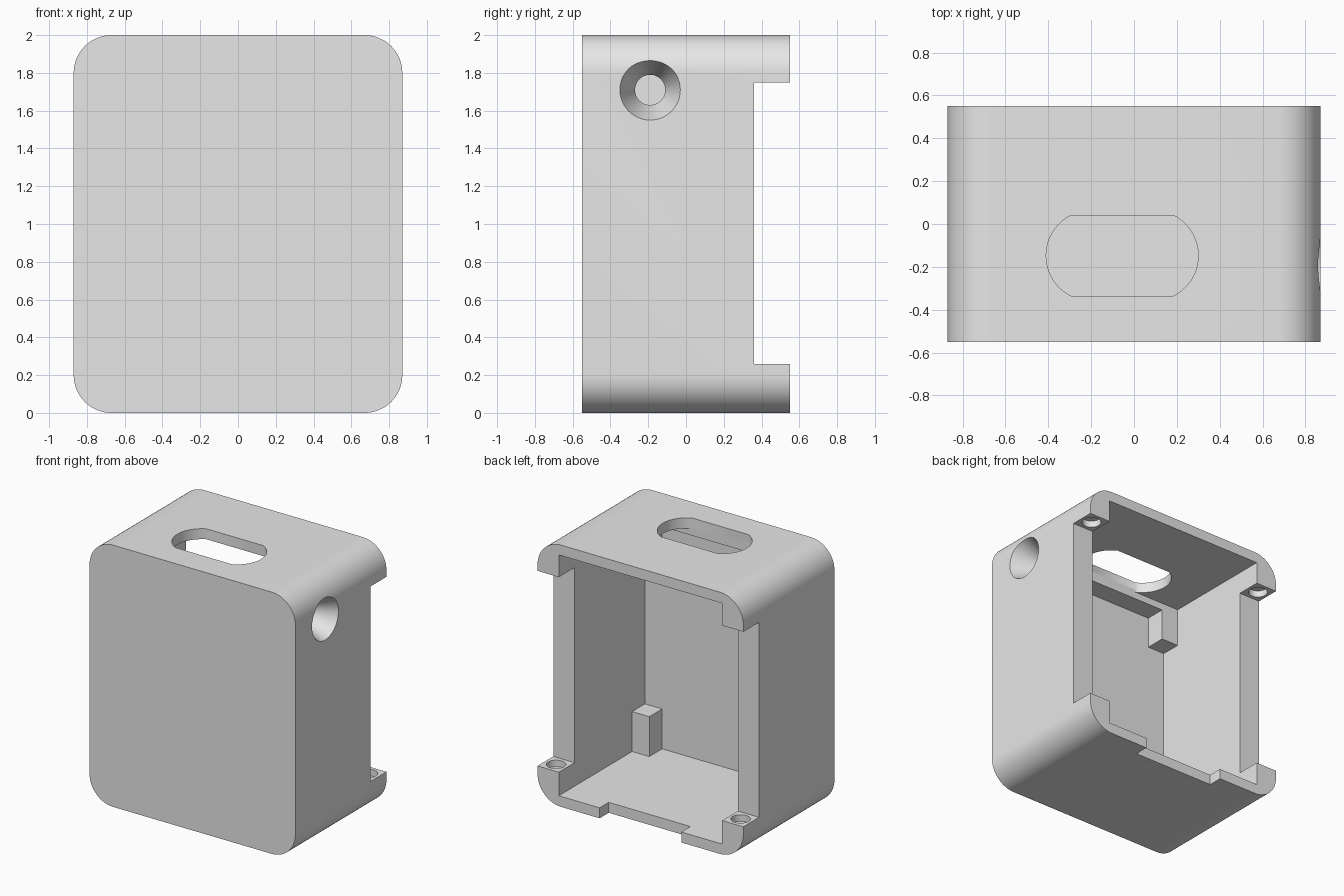
import bpy
import bmesh
from math import pi, cos, sin
from mathutils import Matrix, Vector

cube = bpy.data.objects.get("Cube")
if cube:
    bpy.data.objects.remove(cube, do_unlink=True)

grey = bpy.data.materials.new("light_grey_plastic")
grey.use_nodes = True
grey.diffuse_color = (0.8, 0.8, 0.8, 1)
grey.node_tree.nodes["Principled BSDF"].inputs["Base Color"].default_value = (0.8, 0.8, 0.8, 1)

# Main dimensions
W, D, H = 0.87, 0.55, 2.0        # half width, half depth, height
IN_X, IN_Y = 0.69, -0.49         # inside of side walls and front wall
FLOOR, CEIL = 0.08, 1.92
TAB_Y, TAB_LOW, TAB_HIGH = 0.36, 0.26, 1.75
SLOT_Y0, SLOT_Y1 = -0.335, 0.04


def finish(name, bm):
    bmesh.ops.recalc_face_normals(bm, faces=bm.faces)
    mesh = bpy.data.meshes.new(name)
    bm.to_mesh(mesh)
    bm.free()
    mesh.materials.append(grey)
    obj = bpy.data.objects.new(name, mesh)
    bpy.context.collection.objects.link(obj)
    return obj


def box(name, x0, x1, y0, y1, z0, z1):
    bm = bmesh.new()
    bmesh.ops.create_cube(bm, size=1)
    for v in bm.verts:
        v.co = Vector((x1 if v.co.x > 0 else x0,
                       y1 if v.co.y > 0 else y0,
                       z1 if v.co.z > 0 else z0))
    return finish(name, bm)


def prism(name, points, direction):
    bm = bmesh.new()
    face = bm.faces.new([bm.verts.new(p) for p in points])
    ext = bmesh.ops.extrude_face_region(bm, geom=[face])
    moved = [g for g in ext["geom"] if isinstance(g, bmesh.types.BMVert)]
    bmesh.ops.translate(bm, verts=moved, vec=direction)
    return finish(name, bm)


def cone(name, r_low, r_high, depth, centre, turn=None):
    bm = bmesh.new()
    bmesh.ops.create_cone(bm, cap_ends=True, segments=48, radius1=r_low,
                          radius2=r_high, depth=depth)
    matrix = Matrix.Translation(centre) @ (turn or Matrix.Identity(4))
    bmesh.ops.transform(bm, matrix=matrix, verts=bm.verts)
    return finish(name, bm)


def cut(target, cutter, operation="DIFFERENCE"):
    cutter.hide_render = True
    mod = target.modifiers.new("cut", "BOOLEAN")
    mod.operation = operation
    mod.solver = "EXACT"
    mod.object = cutter
    bpy.context.view_layer.objects.active = target
    bpy.ops.object.modifier_apply(modifier=mod.name)
    bpy.data.objects.remove(cutter, do_unlink=True)


# Rounded housing, extruded front to back
R, N = 0.2, 16
outline = []
for k, (sx, sz) in enumerate([(1, 1), (-1, 1), (-1, -1), (1, -1)]):
    for i in range(N + 1):
        a = pi / 2 * (k + i / N)
        outline.append((sx * (W - R) + R * cos(a), -D,
                        H / 2 + sz * (H / 2 - R) + R * sin(a)))
housing = prism("housing", outline, (0, 2 * D, 0))

# Hollow, opened at the back
cut(housing, box("cavity", -IN_X, IN_X, IN_Y, 1, FLOOR, CEIL))

# Side walls stepped back between the end tabs
cut(housing, box("side_step", -1, 1, TAB_Y, 1, TAB_LOW, TAB_HIGH))

# Notch in the back edge of the floor
cut(housing, box("floor_notch", -0.345, 0.345, 0.44, 1, -1, FLOOR + 0.1))

# Slot in the top: round ends clipped by flat sides
mid_y, half_y, r = (SLOT_Y0 + SLOT_Y1) / 2, (SLOT_Y1 - SLOT_Y0) / 2, 0.21
reach = math_angle = Vector(((r * r - half_y * half_y) ** 0.5, half_y)).angle_signed(Vector((1, 0)))
reach = abs(reach)
slot = []
for centre_x, start in ((0.09, 0), (-0.20, pi)):
    for i in range(25):
        a = start - reach + 2 * reach * i / 24
        slot.append((centre_x + r * cos(a), mid_y + r * sin(a), CEIL - 0.03))
cut(housing, prism("top_slot", slot, (0, 0, 0.3)))

# Tapered hole through the side wall
wall = W - IN_X
slope = 0.08 / wall
over = 0.02
cut(housing, cone("side_hole", 0.08 - slope * over, 0.16 + slope * over,
                  wall + 2 * over, ((W + IN_X) / 2, -0.19, 1.71),
                  Matrix.Rotation(pi / 2, 4, "Y")))

# Shallow round pockets in the four tabs
for x in (-0.78, 0.78):
    for z in (TAB_LOW, TAB_HIGH):
        cut(housing, cone("tab_pocket", 0.068, 0.068, 0.1, (x, 0.455, z)))

bpy.ops.object.select_all(action="DESELECT")
housing.select_set(True)
bpy.context.view_layer.objects.active = housing
bpy.ops.object.shade_smooth_by_angle(angle=pi / 6)

# Corner blocks inside, set slightly into the walls
SINK = 0.02
for side, label in ((1, "left"), (-1, "right")):
    x0, x1 = sorted((side * 0.545, side * (IN_X + SINK)))
    box("lower_block_" + label, x0, x1, IN_Y - SINK, SLOT_Y0, FLOOR - SINK, 0.385)
    box("upper_block_" + label, x0, x1, IN_Y - SINK, SLOT_Y0, 1.625, CEIL + SINK)

# Ledge under the ceiling, along the front wall
box("ceiling_ledge", -0.55, 0.55, IN_Y - SINK, SLOT_Y0, 1.865, CEIL + SINK)
